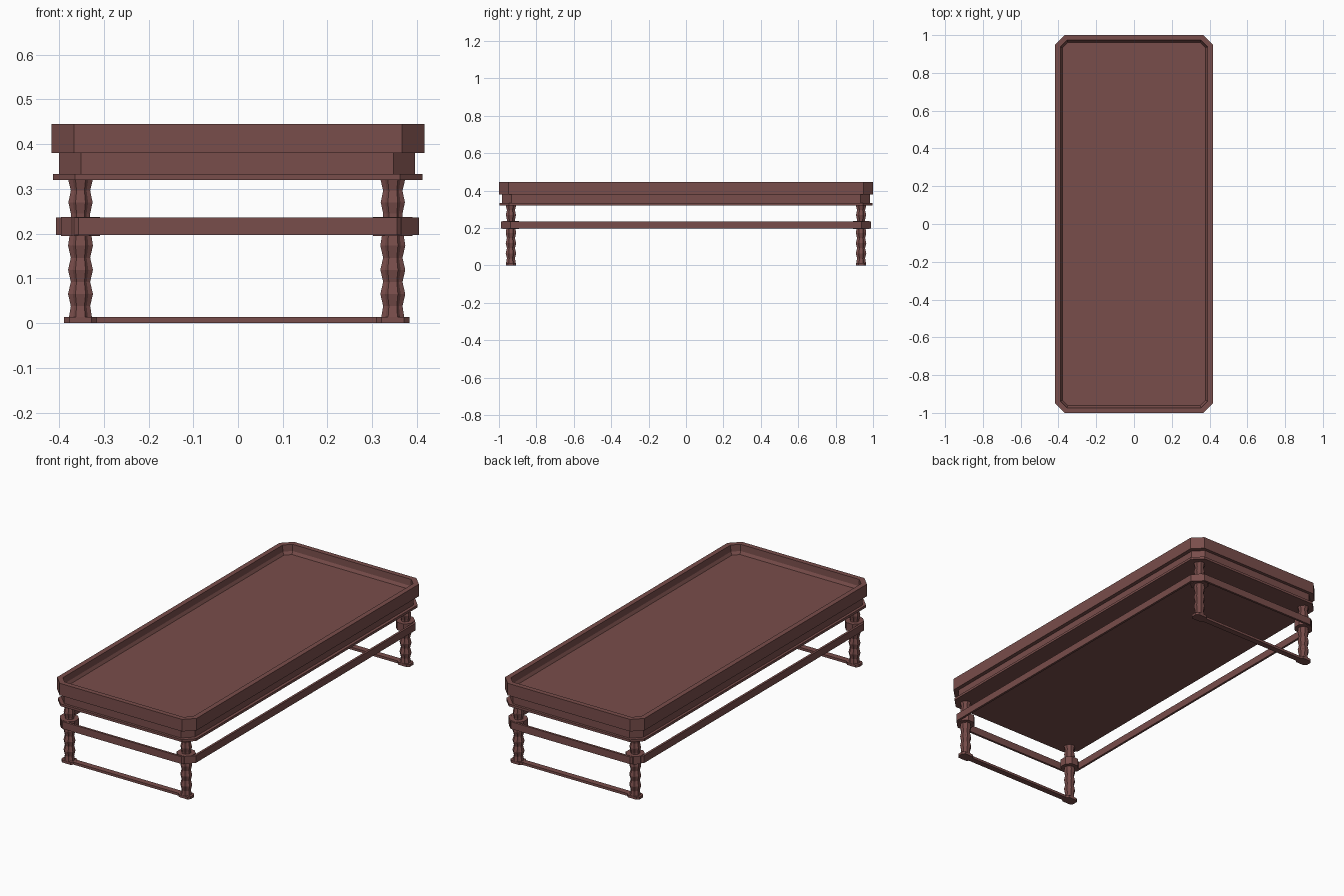
import bpy, bmesh, math

if "Cube" in bpy.data.objects:
    bpy.data.objects.remove(bpy.data.objects["Cube"])

wood = bpy.data.materials.new("dark_red_wood")
wood.diffuse_color = (0.19, 0.075, 0.07, 1)
wood.use_nodes = True
wood.node_tree.nodes["Principled BSDF"].inputs["Base Color"].default_value = wood.diffuse_color


def loft(name, rings, caps=True, loop=False):
    """Skin a stack of equal-length point rings, capped or closed on itself."""
    bm = bmesh.new()
    vr = [[bm.verts.new(p) for p in r] for r in rings]
    n = len(vr[0])
    pairs = list(zip(vr, vr[1:]))
    if loop:
        pairs.append((vr[-1], vr[0]))
    for a, b in pairs:
        for i in range(n):
            j = (i + 1) % n
            bm.faces.new((a[i], a[j], b[j], b[i]))
    if caps and not loop:
        bm.faces.new(vr[0][::-1])
        bm.faces.new(vr[-1])
    bmesh.ops.recalc_face_normals(bm, faces=bm.faces)
    me = bpy.data.meshes.new(name)
    bm.to_mesh(me)
    bm.free()
    me.materials.append(wood)
    ob = bpy.data.objects.new(name, me)
    bpy.context.collection.objects.link(ob)
    return ob


def clipped_rect(hx, hy, c, z, inset=0, cx=0, cy=0):
    """Rectangle with cut corners, optionally inset evenly."""
    c -= inset * (2 - math.sqrt(2))
    x, y = hx - inset, hy - inset
    pts = [(x, y - c), (x - c, y), (c - x, y), (-x, y - c),
           (-x, c - y), (c - x, -y), (x - c, -y), (x, c - y)]
    return [(cx + px, cy + py, z) for px, py in pts]


# Table top: raised rim around a sunken panel
loft("tray_top", [clipped_rect(0.417, 1.0, 0.051, z, i) for z, i in
                  [(0.38, 0), (0.445, 0), (0.445, 0.027), (0.41, 0.029),
                   (0.395, 0.038)]])

# Recessed waist and the thin moulding below it
loft("waist", [clipped_rect(0.398, 0.983, 0.049, z, 0, -0.002)
               for z in (0.332, 0.381)])
loft("lower_moulding", [clipped_rect(0.413, 0.996, 0.05, z, 0, -0.001)
                        for z in (0.32, 0.333)])

# Thin stretcher frame running round the outside of the legs
loft("stretcher_frame", [clipped_rect(0.406, 0.989, 0.05, z, i, -0.001)
                         for z, i in [(0.197, 0), (0.236, 0),
                                      (0.236, 0.012), (0.197, 0.012)]], loop=True)

# Four-lobed leg section, scaled up the height into a wavy profile
quarter = [(0.027, -0.011), (0.027, 0.011), (0.017, 0.017)]
section = []
for k in range(4):
    ca, sa = round(math.cos(k * math.pi / 2)), round(math.sin(k * math.pi / 2))
    section += [(x * ca - y * sa, x * sa + y * ca) for x, y in quarter]
profile = [(0.01, 0.97), (0.038, 0.8), (0.065, 1.03), (0.092, 0.8), (0.119, 1.03),
           (0.146, 0.8), (0.173, 1.03), (0.215, 0.8), (0.245, 0.8),
           (0.27, 1.0), (0.296, 0.8), (0.322, 1.03)]

for ex, xside in ((-1, "left"), (1, "right")):
    for ey, yside in ((-1, "front"), (1, "back")):
        cx, cy = ex * 0.349 - 0.003, ey * 0.936
        tag = yside + "_" + xside
        loft("leg_" + tag, [[(cx + x * s, cy + y * s, z) for x, y in section]
                            for z, s in profile])
        loft("leg_collar_" + tag, [clipped_rect(0.044, 0.044, 0.025, z, 0, cx, cy)
                                   for z in (0.195, 0.2375)])
        loft("foot_pad_" + tag, [clipped_rect(0.037, 0.027, 0.012, z, 0, cx, cy)
                                 for z in (0, 0.0135)])

# Floor runners joining the feet at each end
for ey, yside in ((-1, "front"), (1, "back")):
    loft("floor_runner_" + yside,
         [clipped_rect(0.345, 0.016, 0.002, z, 0, -0.003, ey * 0.936)
          for z in (0, 0.0133)])
